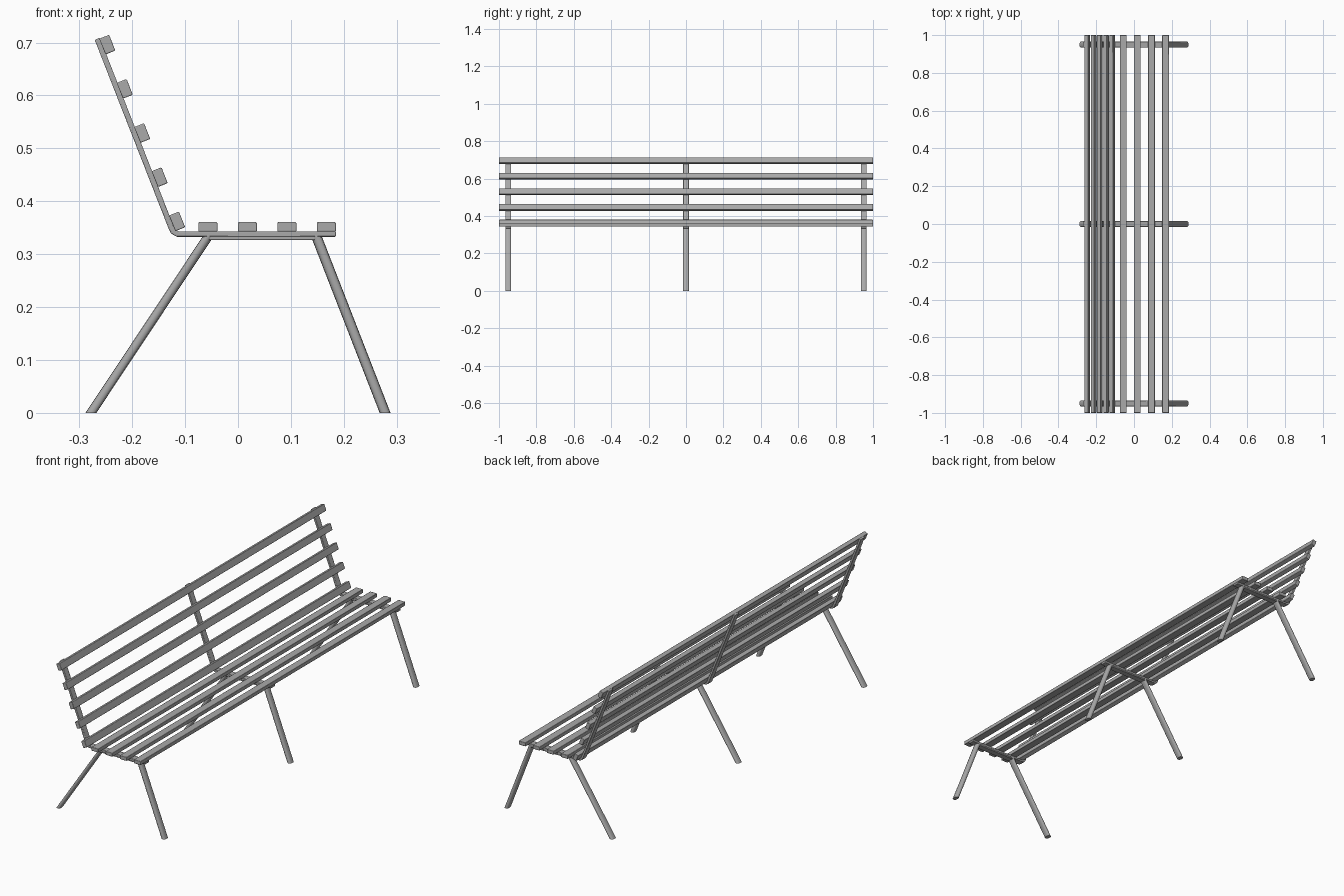
import bpy, bmesh, math
from mathutils import Vector

if "Cube" in bpy.data.objects:
    bpy.data.objects.remove(bpy.data.objects["Cube"])

metal = bpy.data.materials.new("grey_metal")
grey = (0.4, 0.4, 0.4, 1)
metal.diffuse_color = grey
metal.use_nodes = True
metal.node_tree.nodes["Principled BSDF"].inputs["Base Color"].default_value = grey


def loft(name, ring_a, ring_b, bevel=0.0):
    """Closed solid between two matching rings of points."""
    bm = bmesh.new()
    a = [bm.verts.new(p) for p in ring_a]
    b = [bm.verts.new(p) for p in ring_b]
    bm.faces.new(a)
    bm.faces.new(b[::-1])
    for i in range(len(a)):
        j = (i + 1) % len(a)
        bm.faces.new((a[j], a[i], b[i], b[j]))
    bmesh.ops.recalc_face_normals(bm, faces=bm.faces)
    mesh = bpy.data.meshes.new(name)
    bm.to_mesh(mesh)
    bm.free()
    mesh.materials.append(metal)
    obj = bpy.data.objects.new(name, mesh)
    bpy.context.collection.objects.link(obj)
    if bevel:
        mod = obj.modifiers.new("soft_edges", 'BEVEL')
        mod.width = bevel
        mod.segments = 2
    bpy.ops.object.select_all(action='DESELECT')
    obj.select_set(True)
    bpy.context.view_layer.objects.active = obj
    bpy.ops.object.shade_smooth_by_angle(angle=math.radians(50))
    return obj


def extrude_y(name, profile, y0, y1, bevel):
    """Extrude an x-z profile along y."""
    return loft(name, [(x, y0, z) for x, z in profile],
                [(x, y1, z) for x, z in profile], bevel)


def slat(name, centre, along, width, thick):
    u = Vector(along).normalized()
    n = Vector((-u.y, u.x))
    c = Vector(centre)
    profile = [c + u * width / 2 * s + n * thick / 2 * t
               for s, t in ((-1, -1), (1, -1), (1, 1), (-1, 1))]
    extrude_y(name, profile, -1, 1, 0.002)


def strip(path, thick):
    """Outline of a bent flat bar around an open x-z path, with mitred bends."""
    pts = [Vector(p) for p in path]
    left, right = [], []
    for i, p in enumerate(pts):
        d0 = (p - pts[max(i - 1, 0)]).normalized()
        d1 = (pts[min(i + 1, len(pts) - 1)] - p).normalized()
        d = (d0 + d1).normalized()
        n = Vector((-d.y, d.x))
        ref = d0 if d0.length else d1
        off = n * thick / 2 / max(d.dot(ref), 0.5)
        left.append(p + off)
        right.append(p - off)
    return left + right[::-1]


def leg(name, foot_x, top_x, y, top_z=0.334):
    """Slanted oval tube, cut level at both ends."""
    def ring(x, z):
        pts = []
        for k in range(16):
            a = math.tau * k / 16
            c, s = math.cos(a), math.sin(a)
            pts.append((x + 0.0103 * math.copysign(abs(c) ** 0.7, c),
                        y + 0.0155 * math.copysign(abs(s) ** 0.7, s), z))
        return pts
    loft(name, ring(foot_x, 0), ring(top_x, top_z))


# Seat slats
for i in range(4):
    slat(f"seat_slat_{i + 1}", (-0.057 + 0.0747 * i, 0.3515), (1, 0), 0.036, 0.018)

# Backrest slats, following the lean of the back
low, high = Vector((-0.115, 0.362)), Vector((-0.247, 0.696))
for i in range(5):
    slat(f"back_slat_{i + 1}", low.lerp(high, i / 4), high - low, 0.032, 0.020)

# Three supports: bent bar under the slats, cross bar and two splayed legs
bar_path = [(-0.266, 0.707), (-0.127, 0.352), (-0.123, 0.343),
            (-0.114, 0.338), (0.185, 0.338)]
for side, y in (("right_end", -0.95), ("middle", 0), ("left_end", 0.95)):
    extrude_y(f"{side}_support_bar", strip(bar_path, 0.0105),
              y - 0.0155, y + 0.0155, 0.002)
    extrude_y(f"{side}_cross_bar", strip([(-0.060, 0.3305), (0.150, 0.3305)], 0.008),
              y - 0.0145, y + 0.0145, 0.002)
    leg(f"{side}_rear_leg", -0.278, -0.056, y)
    leg(f"{side}_front_leg", 0.278, 0.148, y)
